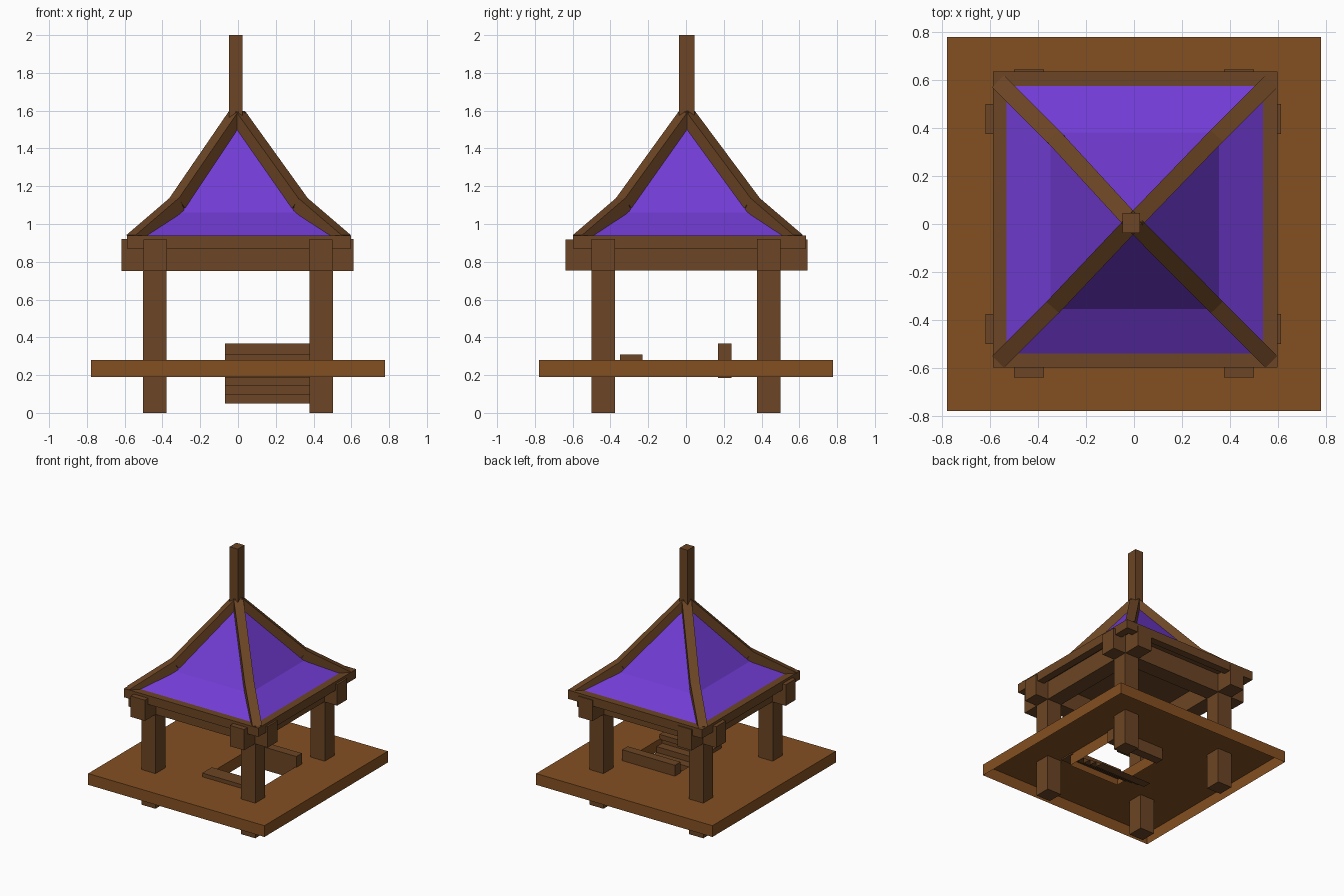
import bpy, bmesh
from mathutils import Vector, Matrix

if "Cube" in bpy.data.objects:
    bpy.data.objects.remove(bpy.data.objects["Cube"])


def material(name, rgb):
    m = bpy.data.materials.new(name)
    m.diffuse_color = (*rgb, 1)
    m.use_nodes = True
    m.node_tree.nodes["Principled BSDF"].inputs["Base Color"].default_value = m.diffuse_color
    return m


DECK = material("warm deck wood", (0.23, 0.08, 0.016))
WOOD = material("dark timber", (0.15, 0.06, 0.018))
ROOF = material("purple roof", (0.168, 0.045, 0.66))


def add(name, verts, faces, mat):
    me = bpy.data.meshes.new(name)
    me.from_pydata(verts, [], faces)
    me.materials.append(mat)
    ob = bpy.data.objects.new(name, me)
    bpy.context.collection.objects.link(ob)
    return ob


def box(name, x0, x1, y0, y1, z0, z1, mat=WOOD):
    v = [(x, y, z) for z in (z0, z1) for x, y in ((x0, y0), (x1, y0), (x1, y1), (x0, y1))]
    f = [(3, 2, 1, 0), (4, 5, 6, 7)] + [(i, (i + 1) % 4, (i + 1) % 4 + 4, i + 4) for i in range(4)]
    return add(name, v, f, mat)


def bar(name, a, b, width, height):
    # square timber between two points, kept upright
    a, b = Vector(a), Vector(b)
    d = (b - a).normalized()
    side = d.cross(Vector((0, 0, 1))).normalized()
    up = side.cross(d)
    ob = box(name, 0, (b - a).length, -width / 2, width / 2, -height / 2, height / 2)
    m = Matrix((d, up.cross(d), up)).transposed()
    ob.data.transform(Matrix.Translation(a) @ m.to_4x4())
    return ob


# Deck: open-bottomed shell with a stair opening
P, Z0, Z1 = 0.777, 0.19, 0.28
HX0, HX1, HY0, HY1 = -0.06, 0.385, -0.26, 0.18
outer = [(-P, -P), (P, -P), (P, P), (-P, P)]
inner = [(HX0, HY0), (HX1, HY0), (HX1, HY1), (HX0, HY1)]
verts = [(x, y, z) for ring in (outer, inner) for z in (Z0, Z1) for x, y in ring]
faces = []
for i in range(4):
    j = (i + 1) % 4
    faces += [(i, j, j + 4, i + 4), (i + 4, j + 4, j + 12, i + 12), (j + 8, i + 8, i + 12, j + 12)]
add("deck", verts, faces, DECK)

# Posts
for sx in (-1, 1):
    for sy in (-1, 1):
        cx, cy = 0.44 * sx, 0.4375 * sy
        box("post", cx - 0.0625, cx + 0.0625, cy - 0.0625, cy + 0.0625, 0, 0.8)

# Crossing head beams
for s in (-1, 1):
    c = 0.4375 * s
    box("side_to_side_beam", -0.617, 0.612, c - 0.0625, c + 0.0625, 0.752, 0.92)
    box("front_to_back_beam", c - 0.0625, c + 0.0625, -0.638, 0.642, 0.753, 0.919)

# Eaves frame and ceiling
X0, X1, Y0, Y1, W = -0.587, 0.597, -0.597, 0.635, 0.06
box("front_eave", X0, X1, Y0, Y0 + W, 0.87, 0.94)
box("back_eave", X0, X1, Y1 - W, Y1, 0.87, 0.94)
box("left_eave", X0, X0 + W, Y0 + W, Y1 - W, 0.87, 0.94)
box("right_eave", X1 - W, X1, Y0 + W, Y1 - W, 0.87, 0.94)
box("ceiling", X0 + W, X1 - W, Y0 + W, Y1 - W, 0.9, 0.915)

# Two-pitch roof
CX, CY = 0.003, 0.014
rings = [(0.56, 0.58, 0.922), (0.35, 0.367, 1.06)]
verts = [(CX + sx * rx, CY + sy * ry, z) for rx, ry, z in rings
         for sx, sy in ((-1, -1), (1, -1), (1, 1), (-1, 1))] + [(-0.005, 0.005, 1.57)]
faces = []
for i in range(4):
    j = (i + 1) % 4
    faces += [(i, j, j + 4, i + 4), (i + 4, j + 4, 8)]
add("roof", verts, faces, ROOF)

# Hip ribs following both pitches
for sx in (-1, 1):
    for sy in (-1, 1):
        low = (CX + 0.555 * sx, 0.01 + 0.57 * sy, 0.91)
        mid = (CX + 0.325 * sx, 0.01 + 0.34 * sy, 1.107)
        bar("lower_rib", low, mid, 0.07, 0.075)
        bar("upper_rib", mid, (-0.005, 0.005, 1.57), 0.07, 0.075)

# Finial post
box("finial", -0.047, 0.024, -0.037, 0.046, 1.5, 2.0)

# Sill and back beam around the stair opening
box("stair_sill", -0.07, 0.395, -0.35, -0.23, 0.27, 0.31)
box("stair_back_beam", -0.07, 0.395, 0.17, 0.24, 0.185, 0.367)

# Thin zigzag stair descending towards the back
path = []
y, z = -0.25, 0.28
for i in range(5):
    path += [(y, z), (y, z - 0.046)]
    z -= 0.046
    y += 0.07
path.append((y, z))
verts = [(x, py, pz) for py, pz in path for x in (-0.07, 0.385)]
faces = [(2 * i, 2 * i + 1, 2 * i + 3, 2 * i + 2) for i in range(len(path) - 1)]
add("stair", verts, faces, WOOD)
